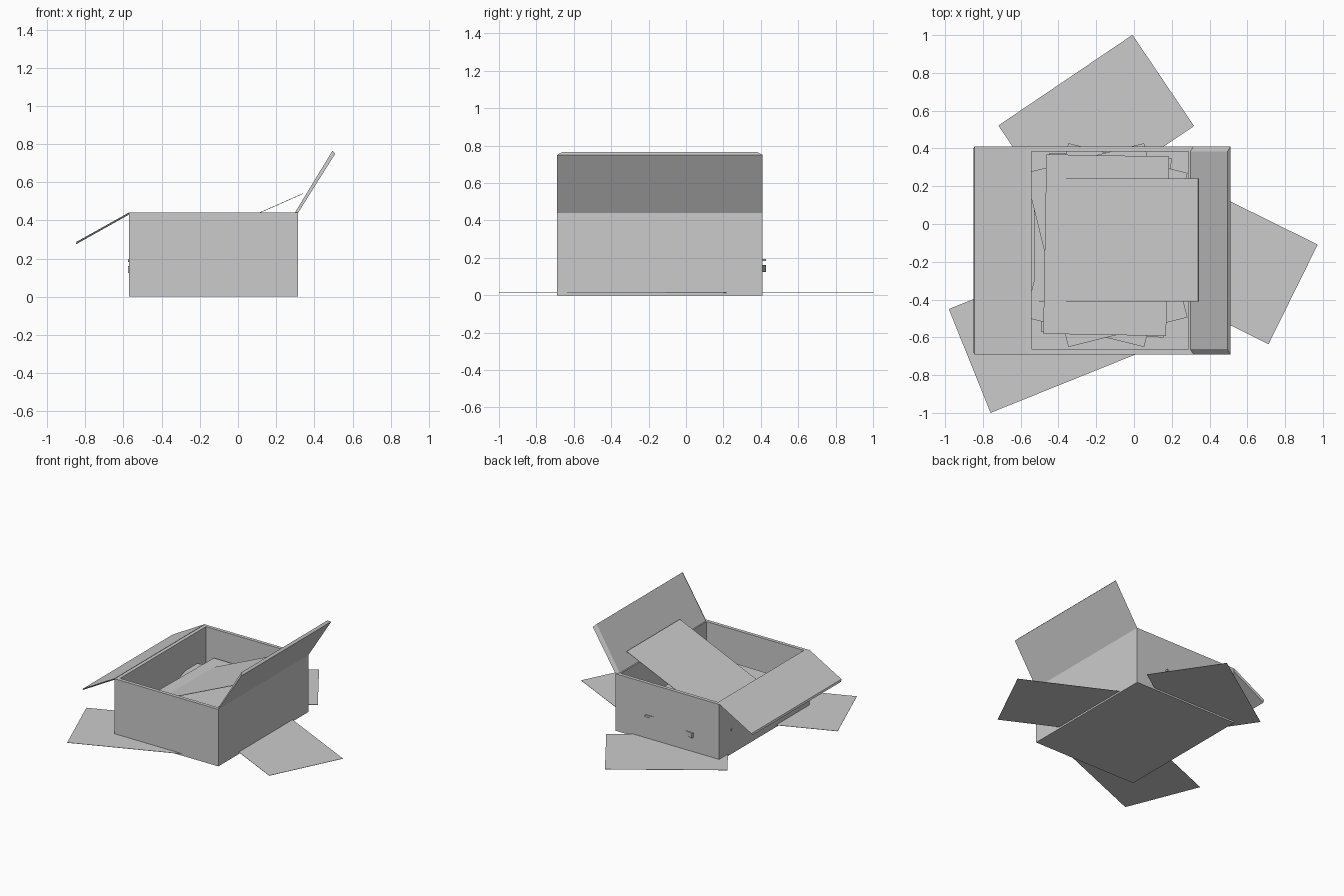
import bpy, bmesh
from math import radians, atan2
from mathutils import Matrix, Vector

if "Cube" in bpy.data.objects:
    bpy.data.objects.remove(bpy.data.objects["Cube"])


def finish(name, bm):
    bmesh.ops.recalc_face_normals(bm, faces=bm.faces)
    mesh = bpy.data.meshes.new(name)
    bm.to_mesh(mesh)
    bm.free()
    ob = bpy.data.objects.new(name, mesh)
    bpy.context.collection.objects.link(ob)
    return ob


def slab(name, center, size, rot_z=0.0, rot_y=0.0):
    bm = bmesh.new()
    bmesh.ops.create_cube(bm, size=1)
    bm.transform(Matrix.Translation(center)
                 @ Matrix.Rotation(radians(rot_z), 4, 'Z')
                 @ Matrix.Rotation(rot_y, 4, 'Y')
                 @ Matrix.Diagonal((*size, 1)))
    return finish(name, bm)


X0, X1, Y0, Y1, TOP, WALL = -0.57, 0.315, -0.69, 0.41, 0.44, 0.027

# Open carton: cube with its top inset and pushed down
bm = bmesh.new()
bmesh.ops.create_cube(bm, size=1)
bm.transform(Matrix.Translation(((X0 + X1) / 2, (Y0 + Y1) / 2, TOP / 2))
             @ Matrix.Diagonal((X1 - X0, Y1 - Y0, TOP, 1)))
top = max(bm.faces, key=lambda f: f.calc_center_median().z)
bmesh.ops.inset_region(bm, faces=[top], thickness=WALL, use_even_offset=True)
ext = bmesh.ops.extrude_discrete_faces(bm, faces=[top])
bmesh.ops.translate(bm, verts=ext['faces'][0].verts, vec=(0, 0, -(TOP - 0.01)))
finish('carton', bm)


# Flaps: wide face a-b, narrower face c-d (mitred sides)
def flap(name, a, b, c, d, inset=0.027):
    bm = bmesh.new()
    rings = []
    for y_off, s in ((Y0, 1), (Y1, -1)):
        rings.append([bm.verts.new((p[0], y_off + s * i, p[1]))
                      for p, i in ((a, 0), (b, 0), (d, inset), (c, inset))])
    for i in range(4):
        j = (i + 1) % 4
        bm.faces.new((rings[0][i], rings[0][j], rings[1][j], rings[1][i]))
    for r in rings:
        bm.faces.new(r)
    return finish(name, bm)


flap('right_flap', (0.315, 0.44), (0.51, 0.75), (0.298, 0.44), (0.495, 0.765))
flap('left_flap', (-0.57, 0.442), (-0.845, 0.288),
     (-0.568, 0.432), (-0.85, 0.274), 0.012)

# Loose sheets lying around the carton
for i, (p, q, r) in enumerate((((-0.01, 1.0), (0.32, 0.52), (-0.72, 0.52)),
                               ((0.975, -0.11), (0.71, -0.635), (0.205, 0.27)),
                               ((-0.98, -0.45), (-0.76, -1.0), (-0.185, -0.13)))):
    p, q, r = Vector(p), Vector(q), Vector(r)
    mid = (q + r) / 2
    ang = atan2((r - p).y, (r - p).x) * 57.29578
    slab(f'floor_sheet_{i}', (mid.x, mid.y, 0.014),
         ((r - p).length, (q - p).length, 0.002), ang)

# Stacked sheets inside, each bundle turned a little
for i, (z0, z1, ang) in enumerate(((0.02, 0.125, -2.5), (0.125, 0.162, -14),
                                   (0.182, 0.195, 14), (0.2, 0.225, -1))):
    slab(f'stack_{i}', (-0.147, -0.112, (z0 + z1) / 2),
         (0.65, 0.95, z1 - z0), ang)

# Sheet leaning against the right flap
tilt = atan2(0.30, 0.68)
end = Vector((0.34, -0.085, 0.54))
along = Matrix.Rotation(-tilt, 3, 'Y') @ Vector((1, 0, 0))
slab('leaning_sheet', end - along * 0.475, (0.95, 0.65, 0.003), 0, -tilt)
